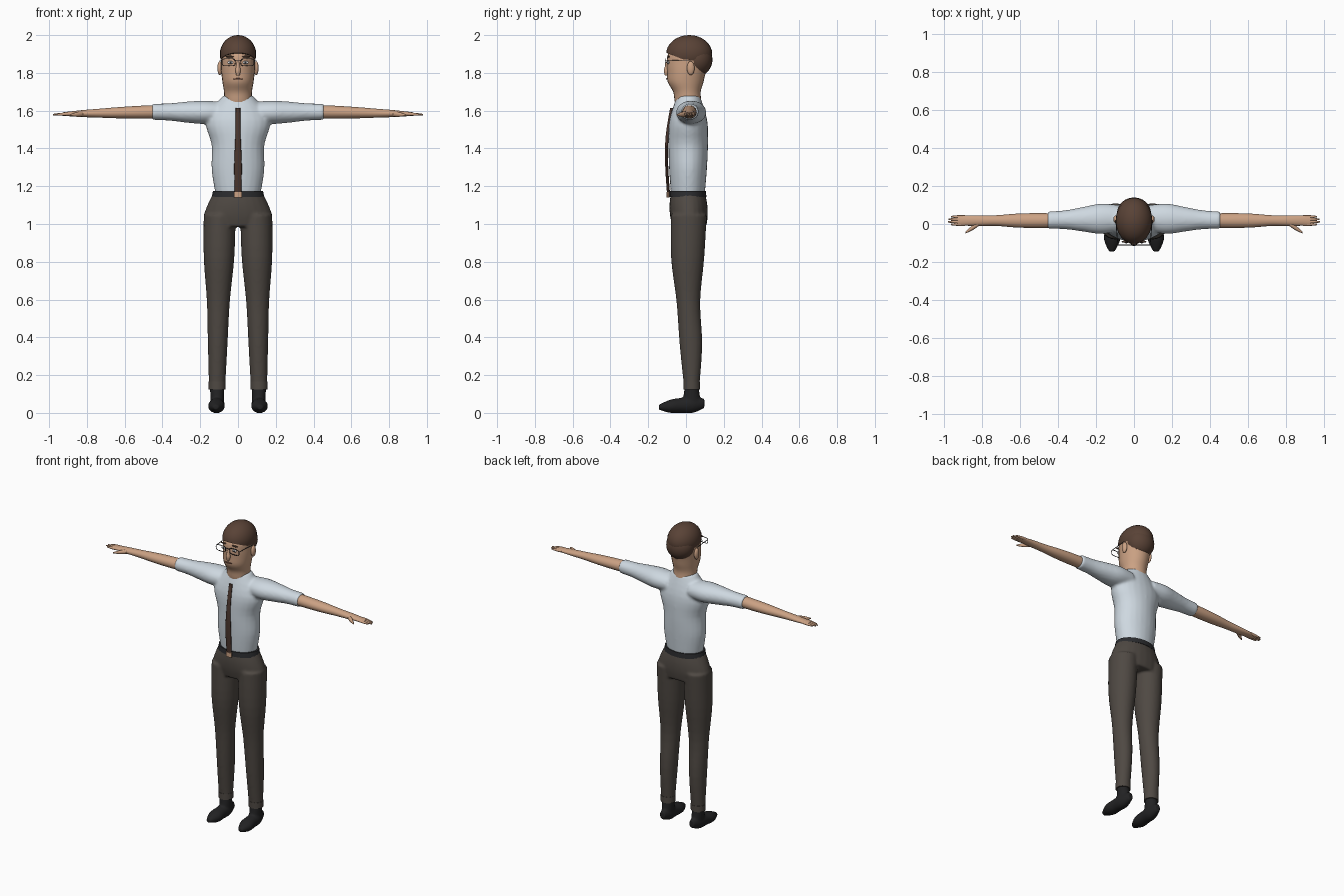
import bpy, bmesh
from math import sin, cos, tau, copysign, sqrt
from mathutils import Vector, Matrix

cube = bpy.data.objects.get("Cube")
if cube:
    bpy.data.objects.remove(cube)


def material(name, *rgb):
    mat = bpy.data.materials.new(name)
    mat.use_nodes = True
    mat.diffuse_color = (*rgb, 1)
    shader = mat.node_tree.nodes["Principled BSDF"]
    shader.inputs["Base Color"].default_value = (*rgb, 1)
    return mat


skin = material("skin", .6, .36, .23)
brown = material("hair brown", .1, .055, .037)
pale_blue = material("shirt pale blue", .62, .69, .75)
grey_brown = material("trouser grey", .078, .066, .056)
black = material("shoe black", .016, .016, .017)
tie_brown = material("tie brown", .07, .037, .027)
charcoal = material("belt charcoal", .024, .025, .028)
white = material("eye white", .8, .8, .8)
lip = material("lip brown", .22, .09, .06)

# Directions of the two radii of a cross-section for each tube axis
across = {"X": (Vector((0, 1, 0)), Vector((0, 0, 1))),
          "Y": (Vector((1, 0, 0)), Vector((0, 0, 1))),
          "Z": (Vector((1, 0, 0)), Vector((0, 1, 0)))}


def catmull(a, b, c, d, t):
    return (b + (c - a) * t / 2 + (a * 2 - b * 5 + c * 4 - d) * t * t / 2
            + (b * 3 - a - c * 3 + d) * t ** 3 / 2)


def tube(bm, start, end, widths, depths=None, bend=None, axis="Z", side=1, sides=24):
    """Smooth elliptical tube whose stations are evenly spaced from start to end."""
    count = len(widths)
    depths = depths or widths
    bend = bend or [0] * count
    stations = []
    for i in range(count):
        p = Vector(start).lerp(Vector(end), i / (count - 1))
        stations.append(Vector((p.x, p.y + bend[i], p.z, widths[i], depths[i])))
    dense = []
    for i in range(count - 1):
        near = [stations[min(max(i + k, 0), count - 1)] for k in (-1, 0, 1, 2)]
        dense += [catmull(*near, step / 4) for step in range(4)]
    dense.append(stations[-1])
    u, v = across[axis]
    loops = []
    for x, y, z, wide, deep in dense:
        loop = []
        for k in range(sides):
            turn = tau * k / sides
            p = Vector((x, y, z)) + u * wide * cos(turn) + v * deep * sin(turn)
            loop.append(bm.verts.new((p.x * side, p.y, p.z)))
        loops.append(loop)
    for low, high in zip(loops, loops[1:]):
        for k in range(sides):
            n = (k + 1) % sides
            bm.faces.new((low[k], low[n], high[n], high[k]))
    bm.faces.new(loops[0])
    bm.faces.new(loops[-1])


def ball(bm, centre, size):
    place = Matrix.LocRotScale(Vector(centre), None, Vector(size))
    bmesh.ops.create_uvsphere(bm, u_segments=24, v_segments=16, radius=1, matrix=place)


def finish(bm, name, mat, voxel=0):
    """Turn the mesh into an object, optionally fusing its pieces."""
    bmesh.ops.recalc_face_normals(bm, faces=bm.faces)
    mesh = bpy.data.meshes.new(name)
    bm.to_mesh(mesh)
    bm.free()
    mesh.materials.append(mat)
    ob = bpy.data.objects.new(name, mesh)
    bpy.context.collection.objects.link(ob)
    bpy.ops.object.select_all(action="DESELECT")
    ob.select_set(True)
    bpy.context.view_layer.objects.active = ob
    bpy.ops.object.shade_smooth_by_angle(angle=.9)
    if voxel:
        fuse = ob.modifiers.new("fuse", "REMESH")
        fuse.mode, fuse.voxel_size, fuse.use_smooth_shade = "VOXEL", voxel, True
        relax = ob.modifiers.new("relax", "SMOOTH")
        relax.factor, relax.iterations = .5, 5


def tube_part(name, mat, *shape, **options):
    bm = bmesh.new()
    tube(bm, *shape, **options)
    finish(bm, name, mat)


def ball_part(name, mat, centre, size):
    bm = bmesh.new()
    ball(bm, centre, size)
    finish(bm, name, mat)


def wire(name, points, closed=False):
    data = bpy.data.curves.new(name, "CURVE")
    data.dimensions, data.bevel_depth, data.bevel_resolution = "3D", .002, 1
    line = data.splines.new("POLY")
    line.points.add(len(points) - 1)
    for point, place in zip(line.points, points):
        point.co = (*place, 1)
    line.use_cyclic_u = closed
    data.materials.append(charcoal)
    bpy.context.collection.objects.link(bpy.data.objects.new(name, data))


# Shirt: torso and both short sleeves fused
bm = bmesh.new()
tube(bm, (0, .01, 1.16), (0, .013, 1.68), (.12, .14, .14, .17, .08), (.09, .1, .105, .1, .06))
for side in (1, -1):
    tube(bm, (.08, .03, 1.59), (.456, .02, 1.594), (.07, .08, .065, .05, .046),
         (.055, .062, .056, .046, .043), axis="X", side=side)
finish(bm, "shirt", pale_blue, .009)

# Trousers: pelvis and both legs fused
bm = bmesh.new()
tube(bm, (0, .01, 1.165), (0, .018, .985), (.13, .16, .18, .17), (.09, .1, .1, .09))
for side in (1, -1):
    tube(bm, (.097, .015, 1.05), (.111, .03, .13), (.085, .081, .061, .052, .043),
         (.095, .088, .063, .06, .04), (0, -.01, -.01, 0, 0), side=side)
finish(bm, "trousers", grey_brown, .008)

# Belt, buckle and tie
tube_part("belt", charcoal, (0, .01, 1.142), (0, .01, 1.174), (.139, .133), (.098, .096))
tube_part("buckle", skin, (0, -.096, 1.14), (0, -.096, 1.17), (.022, .022), (.008, .008))
tube_part("tie", tie_brown, (0, -.076, 1.615), (0, -.093, 1.165), (.012, .014, .02, .018),
          [.008] * 4, (0, -.018, -.015, 0))

# Head and neck in one piece
tube_part("head", skin, (0, .015, 1.6), (0, .015, 1.95),
          (.07, .073, .074, .082, .088, .09, .088, .06),
          (.062, .07, .073, .094, .102, .112, .11, .07),
          (0, -.005, -.01, -.017, -.013, -.005, 0, 0))

# Hair: dome trimmed along the sloping hairline, with a fuller nape
bm = bmesh.new()
ball(bm, (0, .017, 1.9), (.096, .122, .1))
trim = bmesh.ops.bisect_plane(bm, geom=bm.verts[:] + bm.edges[:] + bm.faces[:],
                              plane_co=(0, -.1, 1.905), plane_no=(0, .4, 1), clear_inner=True)
rim = [e for e in trim["geom_cut"] if isinstance(e, bmesh.types.BMEdge)]
bmesh.ops.edgeloop_fill(bm, edges=rim)
ball(bm, (0, .055, 1.87), (.09, .085, .09))
finish(bm, "hair", brown)

# Nose, mouth and glasses bridge
tube_part("nose", skin, (0, -.1, 1.86), (0, -.105, 1.785), (.006, .01, .014, .008),
          (.006, .01, .014, .006))
ball_part("mouth", lip, (0, -.101, 1.768), (.025, .005, .004))
wire("glasses_bridge", [(-.016, -.11, 1.866), (.016, -.11, 1.866)])

for side, word in ((1, "left"), (-1, "right")):
    # Ear, eye and eyebrow
    ball_part(word + "_ear", skin, (.096 * side, .025, 1.825), (.013, .02, .037))
    ball_part(word + "_eye", white, (.04 * side, -.094, 1.855), (.016, .006, .008))
    ball_part(word + "_pupil", charcoal, (.04 * side, -.099, 1.855), (.006, .003, .006))
    ball_part(word + "_eyebrow", brown, (.042 * side, -.093, 1.886), (.024, .006, .005))

    # Rounded glasses frame and its temple
    frame = []
    for k in range(20):
        c, s = cos(tau * k / 20), sin(tau * k / 20)
        x = .05 + .035 * copysign(sqrt(abs(c)), c)
        frame.append((x * side, -.11, 1.856 + .019 * copysign(sqrt(abs(s)), s)))
    wire(word + "_glasses_frame", frame, True)
    wire(word + "_glasses_temple", [(.085 * side, -.11, 1.866), (.096 * side, .02, 1.866)])

    # Bare arm with palm, fingers and thumb
    bm = bmesh.new()
    tube(bm, (.42, .018, 1.594), (.93, .018, 1.582), (.038, .039, .036, .028, .028, .026),
         (.036, .034, .03, .024, .018, .009), axis="X", side=side)
    for finger, tip in enumerate((.965, .98, .976, .963)):
        y = .0135 * finger - .002
        tube(bm, (.89, y, 1.583), (tip, y, 1.579), (.008, .008, .004),
             axis="X", side=side, sides=10)
    tube(bm, (.82, .002, 1.583), (.888, -.046, 1.577), (.014, .014, .01, .004),
         axis="X", side=side, sides=12)
    finish(bm, word + "_arm", skin)

    # Trouser cuff
    tube_part(word + "_cuff", grey_brown, (.111, .03, .125), (.111, .03, .165),
              (.046, .046), (.044, .044), side=side)

    # Shoe: foot and ankle fused
    bm = bmesh.new()
    tube(bm, (.108, .097, .05), (.117, -.144, .03), (.018, .038, .04, .043, .016),
         (.025, .045, .04, .035, .013), axis="Y", side=side)
    tube(bm, (.109, .03, .04), (.111, .03, .14), (.035, .038), (.05, .037), side=side)
    finish(bm, word + "_shoe", black, .006)
